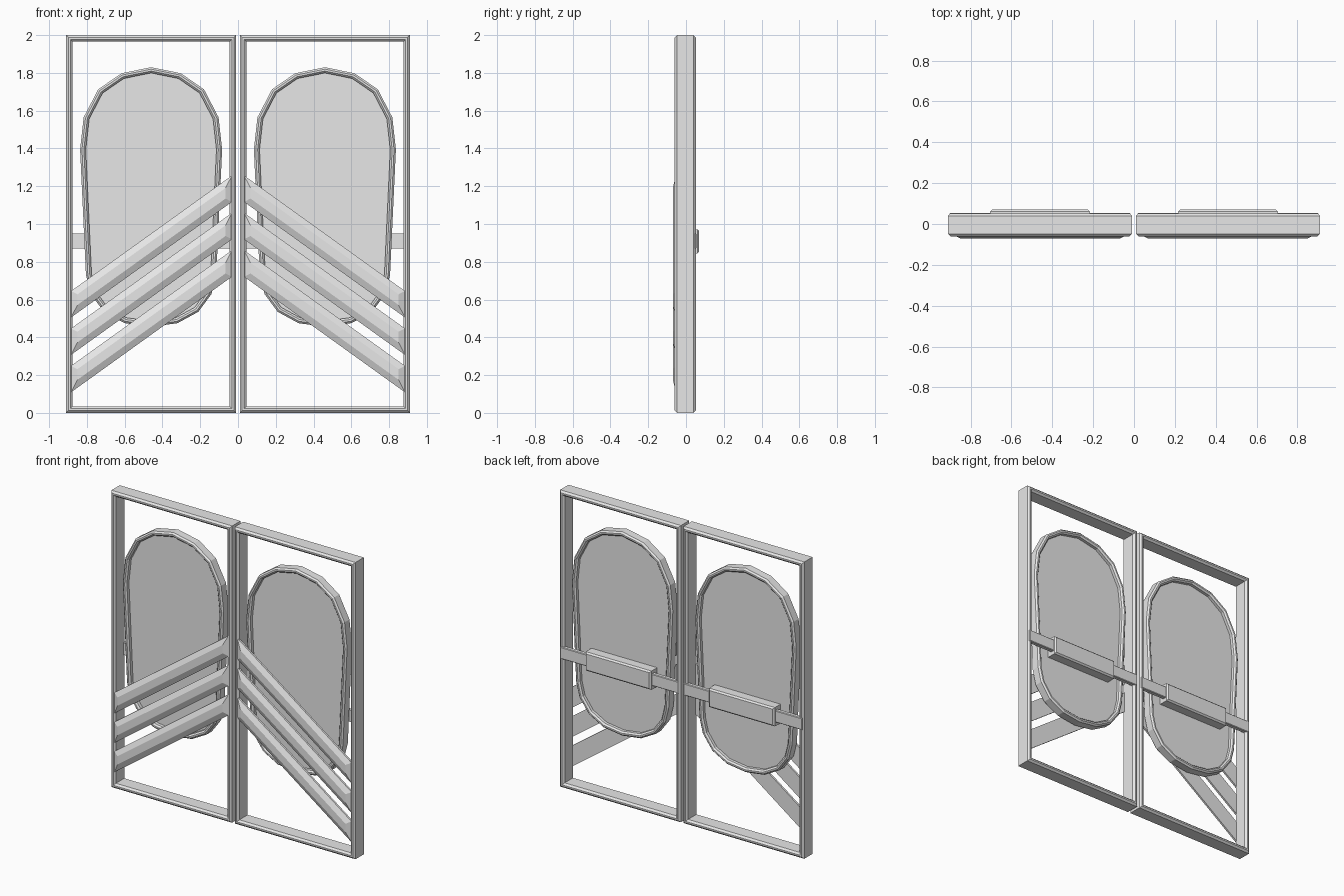
import bpy, bmesh
from mathutils import Vector

if "Cube" in bpy.data.objects:
    bpy.data.objects.remove(bpy.data.objects["Cube"])

grey = bpy.data.materials.new("light_grey")
grey.diffuse_color = (0.8, 0.8, 0.8, 1)
grey.use_nodes = True
grey.node_tree.nodes["Principled BSDF"].inputs["Base Color"].default_value = grey.diffuse_color


def inset(points, d):
    """Offset a counter-clockwise outline inwards with mitred corners."""
    out = []
    n = len(points)
    for i in range(n):
        p, a, b = (Vector(points[j % n]) for j in (i, i - 1, i + 1))
        e1, e2 = (p - a).normalized(), (b - p).normalized()
        n1, n2 = Vector((-e1.y, e1.x)), Vector((-e2.y, e2.x))
        out.append(p + (n1 + n2) * d / (1 + n1.dot(n2)))
    return out


def loft(name, outlines, profile, ring=False):
    """Sweep an (inset, y) profile round each xz outline; cap it, or close it as a ring.
    The other door comes from mirroring."""
    bm = bmesh.new()
    for pts in outlines:
        n = len(pts)
        rows = [[bm.verts.new((p.x, y, p.y)) for p in inset(pts, d)] for d, y in profile]
        pairs = list(zip(rows, rows[1:]))
        if ring:
            pairs.append((rows[-1], rows[0]))
        else:
            bm.faces.new(rows[0])
            bm.faces.new(rows[-1])
        for r, s in pairs:
            for i in range(n):
                j = (i + 1) % n
                bm.faces.new((r[i], r[j], s[j], s[i]))
    bmesh.ops.recalc_face_normals(bm, faces=bm.faces)
    me = bpy.data.meshes.new(name)
    bm.to_mesh(me)
    bm.free()
    me.materials.append(grey)
    ob = bpy.data.objects.new(name, me)
    bpy.context.collection.objects.link(ob)
    ob.modifiers.new("other_door", 'MIRROR').use_axis = (True, False, False)
    return ob


def rect(x0, x1, z0, z1):
    return [(x0, z0), (x1, z0), (x1, z1), (x0, z1)]


def chamfered(w, y0, y1, c):
    """Chamfered rectangular section for a ring of width w."""
    return [(0, y0 + c), (c, y0), (w - c, y0), (w, y0 + c),
            (w, y1 - c), (w - c, y1), (c, y1), (0, y1 - c)]


# Door frames
loft("door_frame", [rect(0.01, 0.91, 0, 2)], chamfered(0.034, -0.06, 0.052, 0.012), ring=True)

# Oval window: rim and thin pane
half = [(0.14, 0.475), (0.25, 0.535), (0.32, 0.63), (0.345, 0.73),
        (0.376, 1.395), (0.357, 1.565), (0.28, 1.713), (0.157, 1.798)]
cx = 0.46
oval = ([(cx, 0.456)] + [(cx + x, z) for x, z in half] + [(cx, 1.83)]
        + [(cx - x, z) for x, z in reversed(half)])
loft("window_rim", [oval], chamfered(0.03, -0.042, 0.03, 0.01), ring=True)
loft("window_pane", [oval], [(0.02, -0.01), (0.02, 0.0)])

# Three slanted slats across the front of each door
xa, xb, drop, height = 0.032, 0.884, 0.612, 0.14
slats = []
for k in range(3):
    top = 1.257 - 0.198 * k
    slats.append([(xa, top - height), (xb, top - height - drop), (xb, top - drop), (xa, top)])
loft("slanted_slat", slats, [(0, -0.04), (0, -0.053), (0.034, -0.07)])

# Cross bar and push handle on the back
loft("back_cross_bar", [rect(0.018, 0.902, 0.87, 0.95)],
     [(0, 0.03), (0, 0.051), (0.004, 0.055)])
loft("back_handle", [rect(0.215, 0.705, 0.845, 0.972)],
     [(0, 0.0), (0, 0.06), (0.01, 0.07)])
